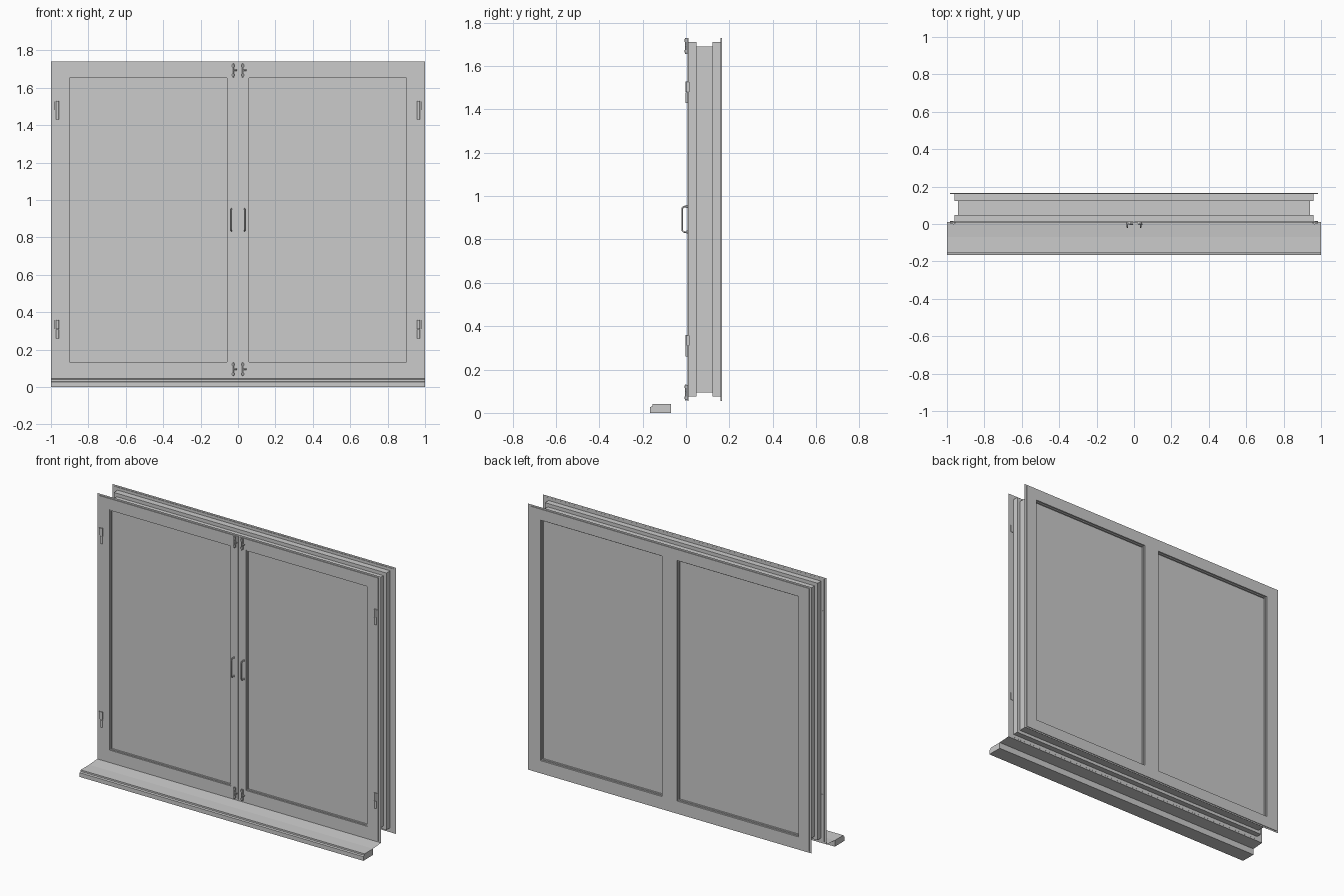
import bpy, bmesh, math
from mathutils import Matrix

if "Cube" in bpy.data.objects:
    bpy.data.objects.remove(bpy.data.objects["Cube"])

HX0, HX1, HZ0, HZ1 = 0.053, 0.909, 0.128, 1.66   # glazed opening limits


def finish(bm, name, smooth=False):
    bmesh.ops.recalc_face_normals(bm, faces=bm.faces)
    me = bpy.data.meshes.new(name)
    bm.to_mesh(me)
    bm.free()
    ob = bpy.data.objects.new(name, me)
    bpy.context.collection.objects.link(ob)
    if smooth:
        bpy.ops.object.select_all(action='DESELECT')
        ob.select_set(True)
        bpy.context.view_layer.objects.active = ob
        bpy.ops.object.shade_smooth_by_angle(angle=math.radians(40))
    return ob


def panel(name, xs, zs, holes, y0, y1=None):
    """Rectangular grid in the XZ plane with some cells left open, optionally thickened."""
    bm = bmesh.new()
    v = [[bm.verts.new((x, y0, z)) for z in zs] for x in xs]
    for i in range(len(xs) - 1):
        for j in range(len(zs) - 1):
            if (i, j) not in holes:
                bm.faces.new((v[i][j], v[i + 1][j], v[i + 1][j + 1], v[i][j + 1]))
    if y1 is not None:
        ret = bmesh.ops.extrude_face_region(bm, geom=bm.faces[:])
        moved = [g for g in ret['geom'] if isinstance(g, bmesh.types.BMVert)]
        bmesh.ops.translate(bm, verts=moved, vec=(0, y1 - y0, 0))
        # restore the front skin removed by the extrusion
        if not any(abs(f.calc_center_median().y - y0) < 1e-6 for f in bm.faces):
            for i in range(len(xs) - 1):
                for j in range(len(zs) - 1):
                    if (i, j) not in holes:
                        bm.faces.new((v[i][j], v[i + 1][j], v[i + 1][j + 1], v[i][j + 1]))
    bmesh.ops.dissolve_limit(bm, angle_limit=0.01, verts=bm.verts, edges=bm.edges)
    return finish(bm, name)


def window_layer(name, half, z0, z1, y0, y1=None):
    return panel(name, [-half, -HX1, -HX0, HX0, HX1, half], [z0, HZ0, HZ1, z1],
                 {(1, 1), (3, 1)}, y0, y1)


def add_box(bm, x0, x1, y0, y1, z0, z1):
    m = Matrix.Translation(((x0 + x1) / 2, (y0 + y1) / 2, (z0 + z1) / 2)) \
        @ Matrix.Diagonal((x1 - x0, y1 - y0, z1 - z0, 1))
    bmesh.ops.create_cube(bm, size=1, matrix=m)


def add_rod(bm, centre, radius, length, axis='Z', sides=16):
    rot = {'Z': Matrix(), 'X': Matrix.Rotation(math.pi / 2, 4, 'Y'),
           'Y': Matrix.Rotation(math.pi / 2, 4, 'X')}[axis]
    bmesh.ops.create_cone(bm, cap_ends=True, segments=sides, radius1=radius, radius2=radius,
                          depth=length, matrix=Matrix.Translation(centre) @ rot)


# Thin wall flanges and the stepped frame between them
window_layer("front_flange", 1.0, 0.045, 1.74, 0.012)
window_layer("back_flange", 1.0, 0.045, 1.74, 0.163)
window_layer("front_frame", 0.96, 0.075, 1.712, 0.0125, 0.048)
window_layer("core_frame", 0.94, 0.095, 1.69, 0.048, 0.122)
window_layer("back_frame", 0.96, 0.075, 1.712, 0.122, 0.160)
window_layer("back_casing", 0.983, 0.055, 1.73, 0.160, 0.167)

for side, s in (("left", -1), ("right", 1)):
    # Opening leaf with a narrow gap at the centre
    leaf = sorted([s * 0.983, s * HX1, s * HX0, s * 0.005])
    panel(side + "_leaf", leaf, [0.055, HZ0, HZ1, 1.73], {(1, 1)}, 0.007, 0.0125)

    # Glazing beads and panes on both faces
    a, b = sorted([s * HX0, s * HX1])
    w = 0.007
    for face, y0, y1, yp in (("front", 0.012, 0.022, 0.022), ("back", 0.146, 0.156, 0.146)):
        panel(f"{side}_{face}_bead", [a, a + w, b - w, b], [HZ0, HZ0 + w, HZ1 - w, HZ1],
              {(1, 1)}, y0, y1)
        panel(f"{side}_{face}_pane", [a, b], [HZ0, HZ1], set(), yp)

    # Hinges: upright barrel with a small plate on its lower half
    for level, z in (("lower", 0.26), ("upper", 1.43)):
        bm = bmesh.new()
        x = s * 0.965
        add_rod(bm, (x, 0.005, z + 0.024), 0.0075, 0.047)
        add_rod(bm, (x, 0.005, z + 0.074), 0.0075, 0.049)
        p, q = sorted([x, x + s * 0.018])
        add_box(bm, p, q, 0.003, 0.015, z + 0.05, z + 0.097)
        p, q = sorted([x, x - s * 0.010])
        add_box(bm, p, q, 0.003, 0.012, z, z + 0.047)
        finish(bm, f"{side}_{level}_hinge", True)

    # Sliding bolts: back plate, rod, guide rings and a side knob
    for level, z in (("bottom", 0.095), ("top", 1.693)):
        bm = bmesh.new()
        x = s * 0.026
        add_box(bm, x - 0.007, x + 0.007, 0.003, 0.008, z - 0.034, z + 0.034)
        add_rod(bm, (x, -0.001, z), 0.004, 0.074)
        for dz in (-0.025, 0.025):
            add_rod(bm, (x, 0.0, z + dz), 0.006, 0.012)
        add_rod(bm, (x + 0.009, -0.001, z), 0.0035, 0.022, 'X')
        finish(bm, f"{side}_{level}_bolt", True)

    # Pull handle: round bar bent back to the leaf at both ends
    cu = bpy.data.curves.new(side + "_handle", 'CURVE')
    cu.dimensions = '3D'
    cu.bevel_depth = 0.004
    cu.bevel_resolution = 3
    cu.use_fill_caps = True
    path = []
    for zc, start in ((0.847, 0), (0.939, 1)):
        sign = 1 if start else -1
        arc = [(-0.005 - 0.013 * math.sin(t), zc + sign * 0.013 * math.cos(t))
               for t in [k * math.pi / 8 for k in range(5)]]
        ends = [(0.008, zc + sign * 0.013)] + arc
        path += ends[::-1] if start else ends
    sp = cu.splines.new('POLY')
    sp.points.add(len(path) - 1)
    for pt, (y, z) in zip(sp.points, path):
        pt.co = (s * 0.035, y, z, 1)
    bpy.context.collection.objects.link(bpy.data.objects.new(side + "_handle", cu))
    bm = bmesh.new()
    for z in (0.834, 0.952):
        add_rod(bm, (s * 0.035, 0.005, z), 0.007, 0.006, 'Y')
    finish(bm, side + "_handle_rosettes", True)

# Sill: solid nosing plus a thin sheet running back to the frame
bm = bmesh.new()
profile = [(-0.167, 0), (-0.167, 0.027), (-0.155, 0.030), (-0.155, 0.04), (-0.07, 0.04), (-0.07, 0)]
face = bm.faces.new([bm.verts.new((-1, y, z)) for y, z in profile])
ret = bmesh.ops.extrude_face_region(bm, geom=[face], use_keep_orig=True)
bmesh.ops.translate(bm, vec=(2, 0, 0),
                    verts=[g for g in ret['geom'] if isinstance(g, bmesh.types.BMVert)])
finish(bm, "sill_nosing")
bm = bmesh.new()
bm.faces.new([bm.verts.new(c) for c in ((-1, -0.07, 0.04), (1, -0.07, 0.04),
                                        (1, 0.012, 0.046), (-1, 0.012, 0.046))])
finish(bm, "sill_sheet")
